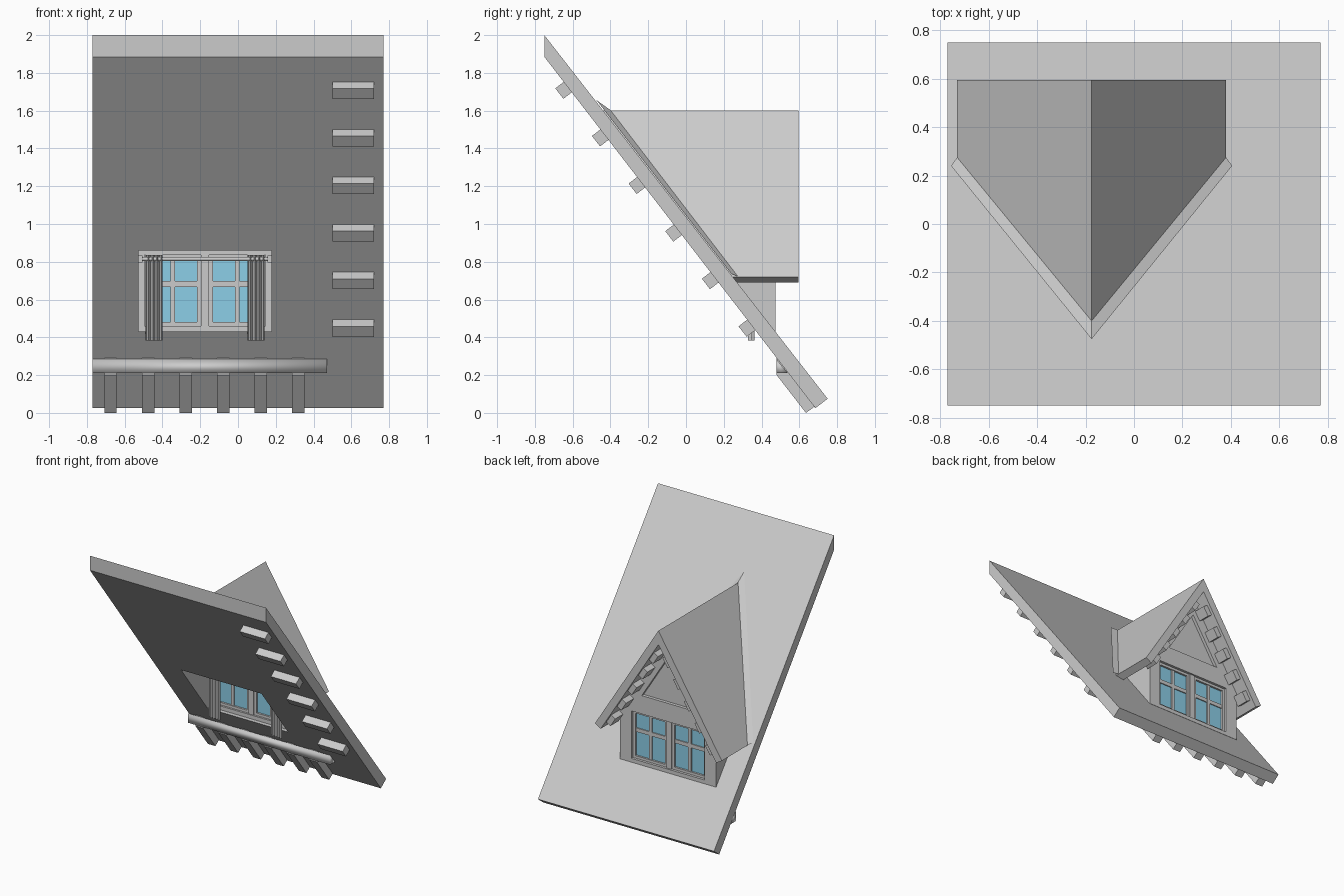
import bpy, bmesh, math
from mathutils import Vector

cube = bpy.data.objects.get("Cube")
if cube:
    bpy.data.objects.remove(cube, do_unlink=True)


def material(name, color):
    m = bpy.data.materials.new(name)
    m.use_nodes = True
    m.diffuse_color = (*color, 1)
    m.node_tree.nodes["Principled BSDF"].inputs["Base Color"].default_value = (*color, 1)
    return m


GREY = material("light grey", (0.6, 0.6, 0.6))
GLASS = material("glass blue", (0.28, 0.66, 0.85))

CX = -0.175                               # dormer centre line
TOP, UNDER = (-0.75, 2.0), (-0.75, 1.885)  # upper ends of the slab faces
DOWN = Vector((0.61, -0.79))              # down the slab, in y and z
OUT = Vector((-0.79, -0.61))              # out of the slab underside


def finish(name, bm, mat=GREY):
    bmesh.ops.recalc_face_normals(bm, faces=bm.faces)
    mesh = bpy.data.meshes.new(name)
    bm.to_mesh(mesh)
    bm.free()
    mesh.materials.append(mat)
    ob = bpy.data.objects.new(name, mesh)
    bpy.context.collection.objects.link(ob)
    return ob


def prism(name, pts, lo, hi, axis="x", mat=GREY, cut=False):
    """Extrude a profile along an axis; cut removes what lies under the slab."""
    place = {"x": lambda a, b, t: (t, a, b),
             "y": lambda a, b, t: (a, t, b),
             "z": lambda a, b, t: (a, b, t)}[axis]
    bm = bmesh.new()
    face = bm.faces.new([bm.verts.new(place(a, b, lo)) for a, b in pts])
    ext = bmesh.ops.extrude_face_region(bm, geom=[face])
    shift = Vector(place(0, 0, hi - lo))
    bmesh.ops.translate(bm, vec=shift,
                        verts=[v for v in ext["geom"] if isinstance(v, bmesh.types.BMVert)])
    if cut:
        bmesh.ops.recalc_face_normals(bm, faces=bm.faces)
        bmesh.ops.bisect_plane(bm, geom=bm.verts[:] + bm.edges[:] + bm.faces[:],
                               plane_co=(0, TOP[0], TOP[1] - 0.02),
                               plane_no=(0, 0.79, 0.61), clear_inner=True)
    return finish(name, bm, mat)


def box(name, x, y, z, mat=GREY):
    return prism(name, [(x[0], z[0]), (x[1], z[0]), (x[1], z[1]), (x[0], z[1])],
                 y[0], y[1], "y", mat)


def carve(ob, cutter):
    mod = ob.modifiers.new("opening", "BOOLEAN")
    mod.operation, mod.solver, mod.object = "DIFFERENCE", "EXACT", cutter
    bpy.context.view_layer.update()
    done = bpy.data.meshes.new_from_object(
        ob.evaluated_get(bpy.context.evaluated_depsgraph_get()))
    ob.modifiers.clear()
    ob.data = done
    bpy.data.objects.remove(cutter, do_unlink=True)


def smooth(ob, angle):
    bpy.ops.object.select_all(action="DESELECT")
    ob.select_set(True)
    bpy.context.view_layer.objects.active = ob
    bpy.ops.object.shade_smooth_by_angle(angle=math.radians(angle))


# Main roof slab with the opening into the dormer
slab = prism("main_roof", [TOP, (0.75, 0.075), (0.685, 0.025), UNDER], -0.77, 0.77)
carve(slab, box("opening_cutter", (CX - 0.352, CX + 0.352), (-0.3, 0.8), (0.43, 0.86)))

# Step battens up one side of the underside
for i in range(6):
    base = Vector((-0.627 + 0.194 * i, 1.724 - 0.252 * i)) - OUT * 0.02
    corners = [base - DOWN * 0.035, base + DOWN * 0.035]
    corners += [c + OUT * 0.075 for c in reversed(corners)]
    prism(f"step_batten_{i + 1}", corners, 0.5, 0.72)

# Rafter tails and the wall plate above them
for i in range(6):
    x = -0.675 + 0.199 * i
    prism(f"rafter_tail_{i + 1}", [(0.48, 0.29), (0.48, 0.2), (0.635, 0), (0.69, 0.04)],
          x - 0.033, x + 0.033)
plate = prism("wall_plate", [(0.478, 0.285), (0.478, 0.21), (0.54, 0.21)], -0.77, 0.47)
smooth(plate, 140)

# Dormer roof halves, valley strips, cheeks and verge battens
slope = Vector((0.533, -0.846))
inward = Vector((-0.846, -0.533))
for side, s in (("left", 1), ("right", -1)):
    half = [(0, 1.6), (0.555, 0.72), (0.505, 0.69), (0, 1.49)]
    prism(f"dormer_roof_{side}", [(CX + s * a, b) for a, b in half], -0.6, 0.595, "y", cut=True)

    bm = bmesh.new()
    strip = [(0, -0.475, 1.657), (0, -0.4, 1.603), (0.555, 0.275, 0.722), (0.58, 0.24, 0.737)]
    bm.faces.new([bm.verts.new((CX + s * a, b, c)) for a, b, c in strip])
    valley = finish(f"valley_strip_{side}", bm)
    if valley.data.polygons[0].normal.z < 0:
        valley.data.flip_normals()

    x = sorted((CX + s * 0.352, CX + s * 0.42))
    prism(f"dormer_cheek_{side}", [(0.47, 0.4), (0.47, 0.88), (0.08, 0.88)], *x, cut=True)

    for i in range(5):
        p = Vector((0, 1.488)) + slope * (0.14 + 0.175 * i) - inward * 0.02
        quad = [p - slope * 0.04, p + slope * 0.04]
        quad += [q + inward * 0.06 for q in reversed(quad)]
        prism(f"verge_batten_{side}_{i + 1}", [(CX + s * q.x, q.y) for q in quad],
              0.47, 0.572, "y")
box("dormer_ceiling", (CX - 0.36, CX + 0.36), (0.12, 0.45), (0.86, 0.875))

# Gable wall with window opening and recessed triangle
wall = prism("gable_wall", [(CX - 0.42, 0.43), (CX + 0.42, 0.43), (CX + 0.42, 0.87),
                            (CX, 1.53), (CX - 0.42, 0.87)], 0.405, 0.475, "y")
WX, WZ = (CX - 0.32, CX + 0.32), (0.46, 0.835)
carve(wall, box("window_cutter", WX, (0.3, 0.6), WZ))
carve(wall, prism("triangle_cutter", [(CX - 0.23, 0.98), (CX + 0.23, 0.98), (CX, 1.345)],
                  0.45, 0.6, "y"))


# Window: two sashes, each a ring, a cross and a pane
def bars(name, x, z, w, y):
    box(name + "_stile_a", (x[0], x[0] + w), y, z)
    box(name + "_stile_b", (x[1] - w, x[1]), y, z)
    box(name + "_bottom_rail", (x[0] + w, x[1] - w), y, (z[0], z[0] + w))
    box(name + "_top_rail", (x[0] + w, x[1] - w), y, (z[1] - w, z[1]))


for side, s in (("left", 1), ("right", -1)):
    x = sorted((CX + s * 0.022, CX + s * 0.32))
    mid = sum(x) / 2
    bars(f"sash_{side}", x, WZ, 0.02, (0.42, 0.455))
    box(f"glazing_bar_upright_{side}", (mid - 0.0125, mid + 0.0125), (0.425, 0.45),
        (WZ[0] + 0.02, WZ[1] - 0.02))
    box(f"glazing_bar_cross_{side}", (x[0] + 0.02, x[1] - 0.02), (0.427, 0.448), (0.667, 0.697))
    box(f"glass_{side}", (x[0] + 0.01, x[1] - 0.01), (0.435, 0.44),
        (WZ[0] + 0.01, WZ[1] - 0.01), GLASS)
box("window_mullion", (CX - 0.022, CX + 0.022), (0.412, 0.463), WZ)

# Curtain rod, brackets and pleated curtains
rod = prism("curtain_rod", [(0.345 + 0.011 * math.cos(math.tau * k / 12),
                             0.815 + 0.011 * math.sin(math.tau * k / 12)) for k in range(12)],
            CX - 0.35, CX + 0.35)
smooth(rod, 40)
for side, s in (("left", 1), ("right", -1)):
    x = sorted((CX + s * 0.352, CX + s * 0.33))
    box(f"rod_bracket_{side}", x, (0.327, 0.363), (0.795, 0.833))
    n = 32
    wave = [(CX + s * 0.27 + 0.092 * (k / n - 0.5), 0.342 + 0.014 * math.sin(math.tau * 4 * k / n))
            for k in range(n + 1)]
    pleats = wave + [(a, b + 0.007) for a, b in reversed(wave)]
    smooth(prism(f"curtain_{side}", pleats, 0.382, 0.835, "z"), 50)
